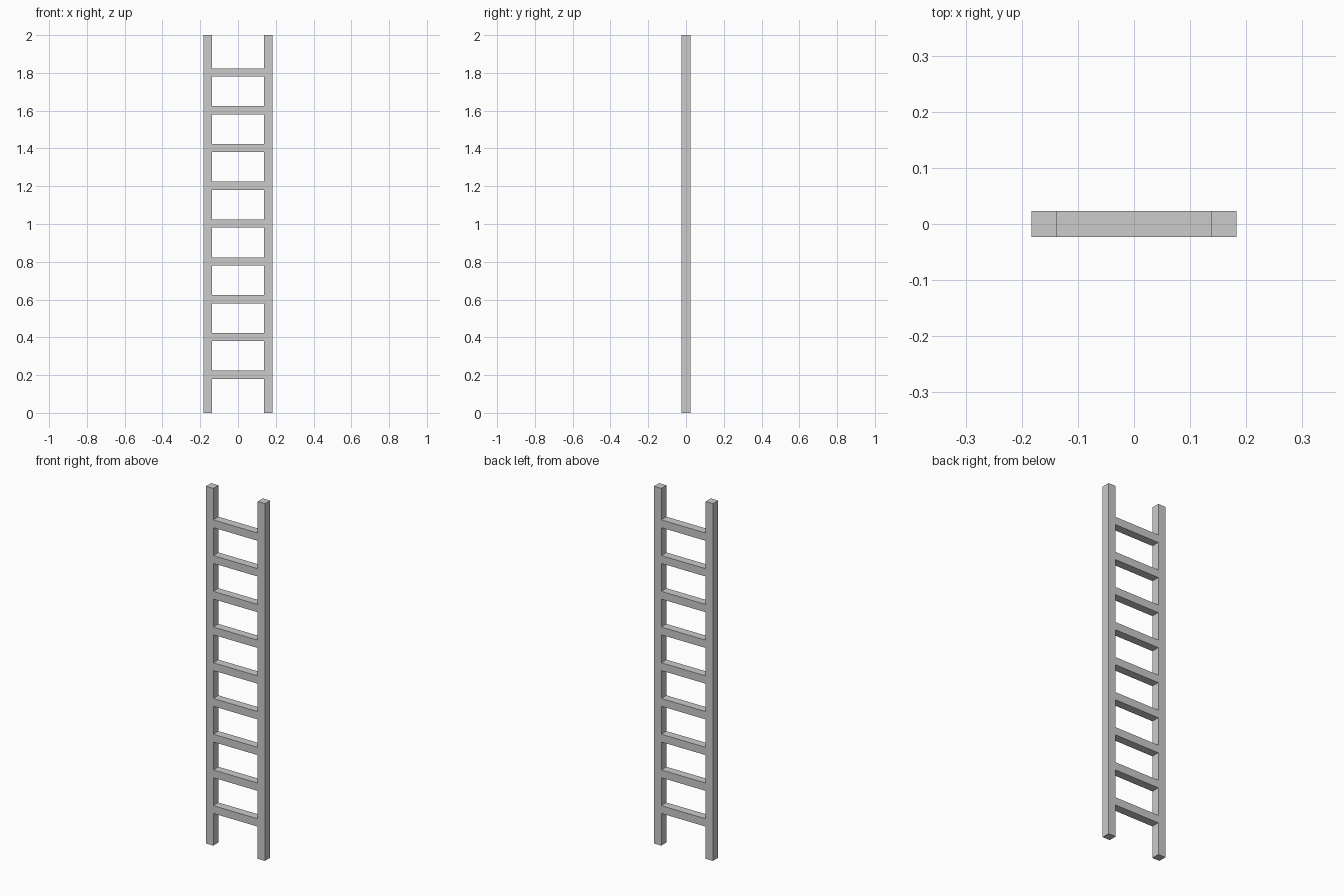
import bpy

# Remove the default object
if "Cube" in bpy.data.objects:
    bpy.data.objects.remove(bpy.data.objects["Cube"], do_unlink=True)

HEIGHT = 2.0
BAR = 0.0457          # square bar thickness
HALF_WIDTH = 0.183    # half the overall width
RUNGS = 9
SPACING = 0.2

# Plain grey finish
grey = bpy.data.materials.new("plain_grey")
grey.use_nodes = True
colour = (0.6, 0.6, 0.6, 1.0)
grey.diffuse_color = colour
grey.node_tree.nodes["Principled BSDF"].inputs["Base Color"].default_value = colour


def box(name, centre, size):
    bpy.ops.mesh.primitive_cube_add(size=1, location=centre)
    obj = bpy.context.object
    obj.name = name
    obj.scale = size
    bpy.ops.object.transform_apply(location=False, rotation=False, scale=True)
    obj.data.materials.append(grey)
    return obj


# Side rails
for side, sign in (("left", 1), ("right", -1)):
    x = sign * (HALF_WIDTH - BAR / 2)
    box(f"{side}_rail", (x, 0, HEIGHT / 2), (BAR, BAR, HEIGHT))

# Evenly spaced rungs fitted between the rails
rung_length = 2 * (HALF_WIDTH - BAR)
for i in range(1, RUNGS + 1):
    box(f"rung_{i}", (0, 0, i * SPACING + 0.002), (rung_length, BAR, BAR - 0.002))
